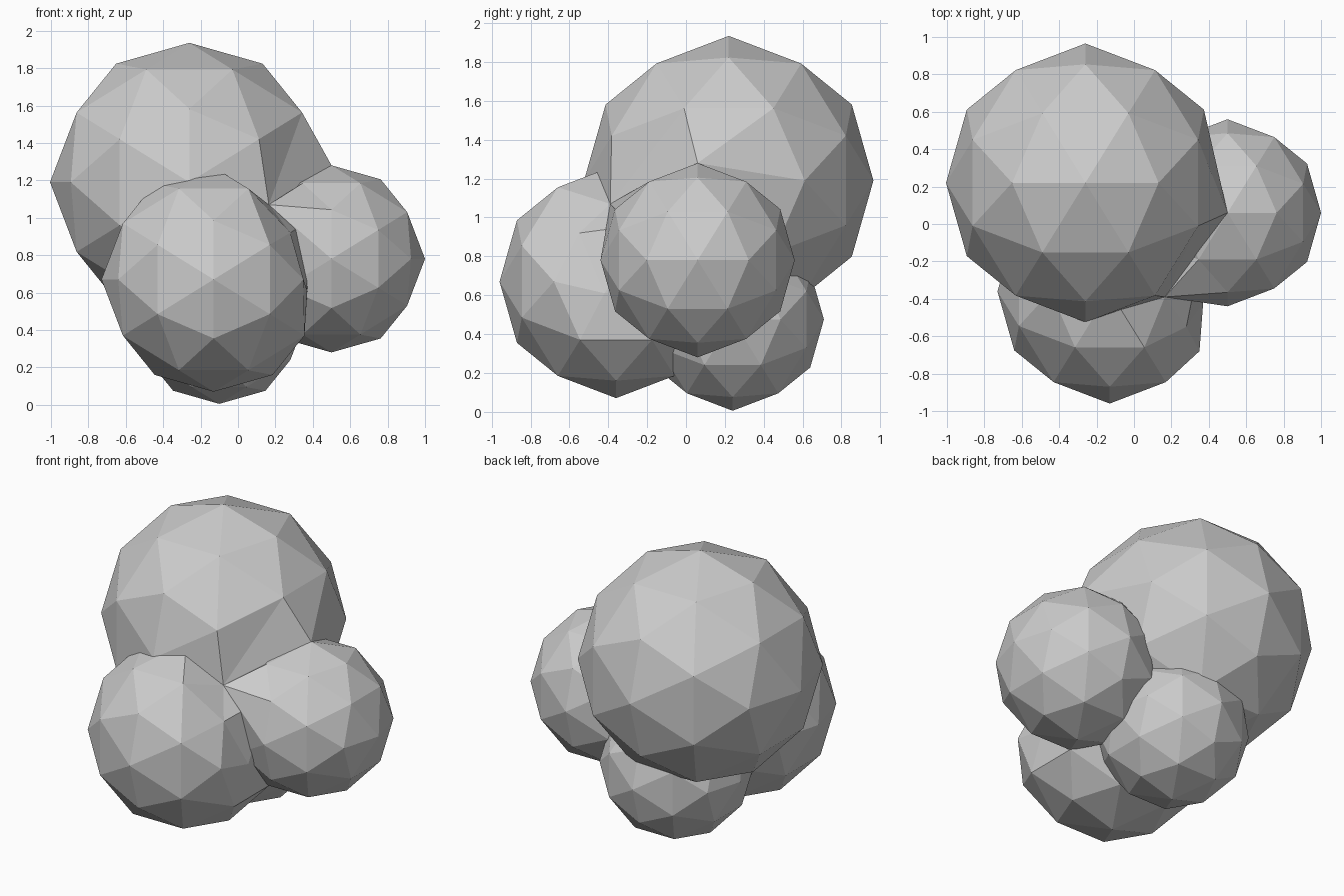
import bpy
import bmesh
from mathutils import Vector

old = bpy.data.objects.get("Cube")
if old:
    bpy.data.objects.remove(old, do_unlink=True)

grey = bpy.data.materials.new("plain_grey")
grey.use_nodes = True
colour = (0.6, 0.6, 0.6, 1)
grey.diffuse_color = colour
grey.node_tree.nodes["Principled BSDF"].inputs["Base Color"].default_value = colour


def faceted_ball(name, centre, radius, moves=()):
    """Once-subdivided icosahedron, edge midpoints on the axes; moves pull seam corners."""
    bm = bmesh.new()
    golden = (1 + 5 ** 0.5) / 2
    for a in (-1, 1):
        for b in (-golden, golden):
            for co in ((a, 0, b), (0, b, a), (b, a, 0)):
                bm.verts.new(co)
    bmesh.ops.convex_hull(bm, input=bm.verts[:])
    bmesh.ops.subdivide_edges(bm, edges=bm.edges[:], cuts=1, use_grid_fill=True)
    for v in bm.verts:
        v.co = v.co.normalized() * radius + Vector(centre)
    # Find every corner before moving any of them
    corners = [min(bm.verts, key=lambda v: (v.co - Vector(start)).length)
               for start, end in moves]
    for v, (start, end) in zip(corners, moves):
        v.co = end
    bmesh.ops.recalc_face_normals(bm, faces=bm.faces[:])
    mesh = bpy.data.meshes.new(name)
    bm.to_mesh(mesh)
    bm.free()
    mesh.materials.append(grey)
    obj = bpy.data.objects.new(name, mesh)
    bpy.context.collection.objects.link(obj)
    return obj


# Corner shared by the upper, front and side balls
joint = (0.165, -0.39, 1.07)

faceted_ball("upper_ball", (-0.26, 0.22, 1.19), 0.745, [
    ((0.11, -0.38, 0.96), joint),
    ((0.37, -0.17, 1.19), joint),
    ((0.48, 0.22, 1.19), (0.5, 0.06, 1.28)),
])
faceted_ball("front_ball", (-0.13, -0.36, 0.67), 0.6, [
    ((0.18, -0.36, 1.18), joint),
    ((0.35, -0.54, 0.97), (0.28, -0.55, 0.92)),
    ((0.47, -0.36, 0.67), (0.37, -0.42, 0.61)),
    ((0.38, -0.67, 0.67), (0.35, -0.68, 0.67)),
])
faceted_ball("side_ball", (0.5, 0.06, 0.78), 0.5, [
    ((0.25, -0.34, 0.93), joint),
])
faceted_ball("lower_ball", (-0.1, 0.24, 0.475), 0.47)
